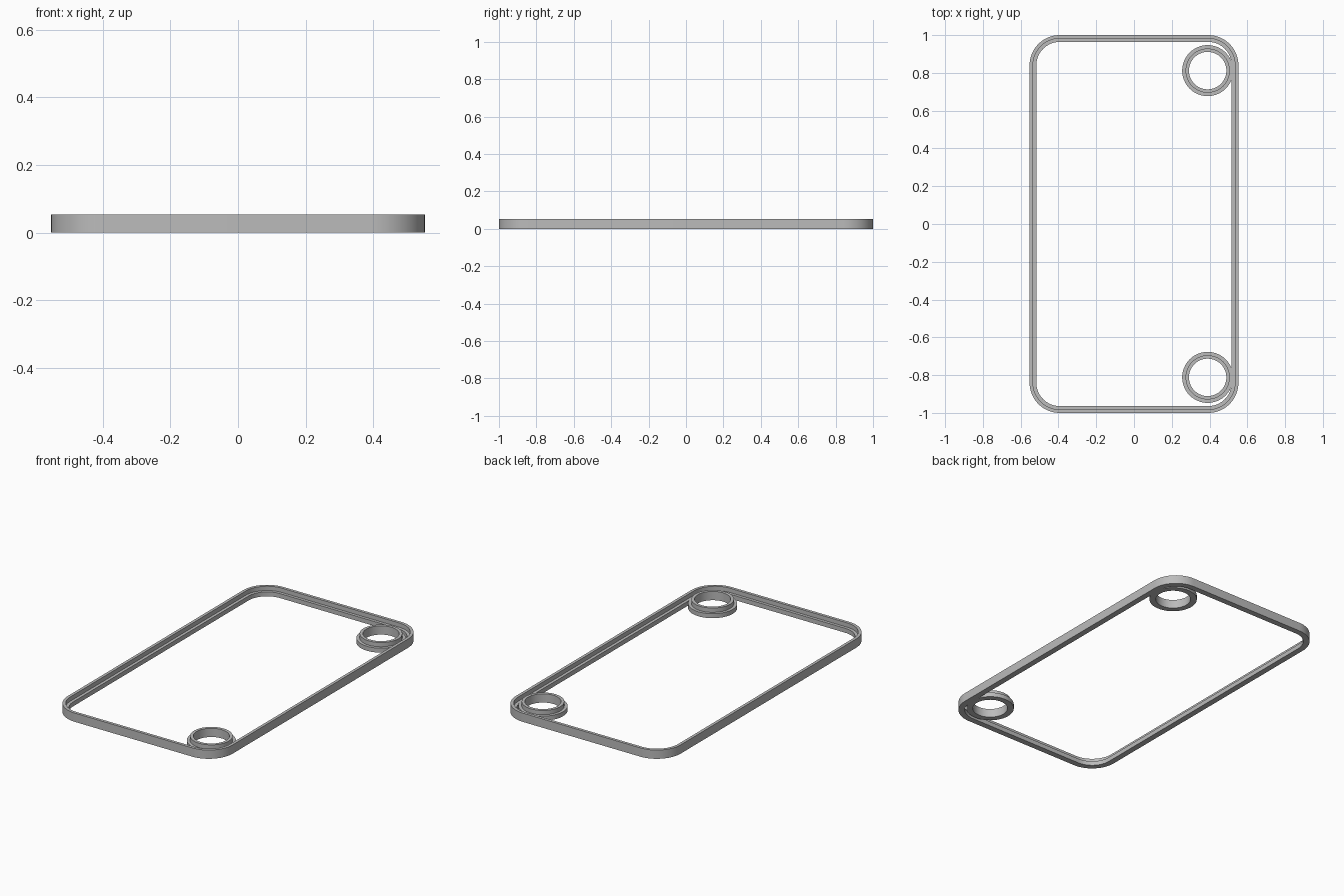
import bpy, bmesh
from math import sin, cos, pi, radians

if "Cube" in bpy.data.objects:
    bpy.data.objects.remove(bpy.data.objects["Cube"], do_unlink=True)

grey = bpy.data.materials.new("plain grey")
grey.use_nodes = True
colour = (0.5, 0.5, 0.5, 1)
grey.diffuse_color = colour
grey.node_tree.nodes["Principled BSDF"].inputs["Base Color"].default_value = colour

HEIGHT, LEDGE = 0.053, 0.027


def outline(half_x, half_y, radius, inset, steps=16):
    """Rounded rectangle moved inward by inset; a circle when radius equals both halves."""
    points = []
    for corner, (sx, sy) in enumerate(((1, 1), (-1, 1), (-1, -1), (1, -1))):
        cx, cy = sx * (half_x - radius), sy * (half_y - radius)
        for i in range(steps + 1):
            a = (corner + i / steps) * pi / 2
            points.append((cx + (radius - inset) * cos(a), cy + (radius - inset) * sin(a)))
    return points


def band(name, half_x, half_y, radius, section, location=(0, 0, 0)):
    """Sweep a closed section of (inset, height) points around an outline."""
    bm = bmesh.new()
    loops = [[bm.verts.new((x, y, z)) for x, y in outline(half_x, half_y, radius, inset)]
             for inset, z in section]
    for a, b in zip(loops, loops[1:] + loops[:1]):
        for i in range(len(a)):
            bm.faces.new((a[i - 1], a[i], b[i], b[i - 1]))
    bmesh.ops.remove_doubles(bm, verts=bm.verts, dist=1e-5)
    bmesh.ops.recalc_face_normals(bm, faces=bm.faces)
    mesh = bpy.data.meshes.new(name)
    bm.to_mesh(mesh)
    bm.free()
    mesh.materials.append(grey)
    ob = bpy.data.objects.new(name, mesh)
    ob.location = location
    bpy.context.collection.objects.link(ob)
    bpy.ops.object.select_all(action="DESELECT")
    ob.select_set(True)
    bpy.context.view_layer.objects.active = ob
    bpy.ops.object.shade_smooth_by_angle(angle=radians(30))


# Outer frame: tall outer lip, low ledge on the inside
band("outer_frame", 0.553, 1.0, 0.16,
     [(0, 0), (0, HEIGHT), (0.018, HEIGHT), (0.018, LEDGE), (0.036, LEDGE), (0.036, 0)])

# Corner rings: tall inner lip, low ledge on the outside
for name, side in (("front_ring", -1), ("back_ring", 1)):
    band(name, 0.135, 0.135, 0.135,
         [(0, 0), (0, LEDGE), (0.018, LEDGE), (0.018, HEIGHT), (0.036, HEIGHT), (0.036, 0)],
         (0.39, side * 0.812, 0))
